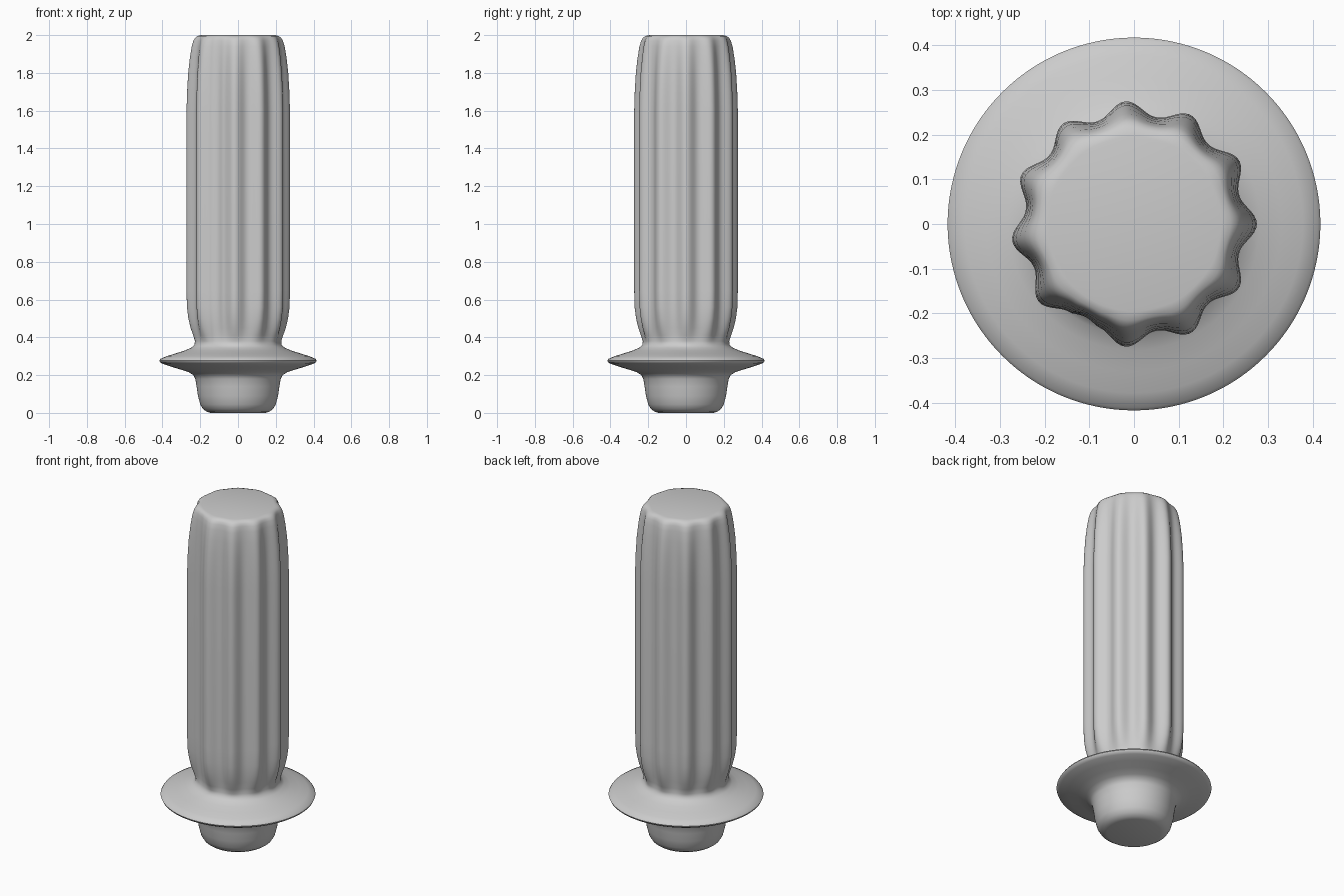
import bpy, bmesh, math

if "Cube" in bpy.data.objects:
    bpy.data.objects.remove(bpy.data.objects["Cube"])

SEG = 176
STEP = 31.3
# Ridge angles: even spacing, with one wide gap at the seam
RIDGES = [STEP * k for k in range(-3, 8)]


def ridge(deg):
    """Height 0..1 of the nearest rounded ridge."""
    d = min(abs((deg - a + 180) % 360 - 180) for a in RIDGES)
    if d >= STEP / 2:
        return -0.3 * math.sin(math.pi * min(1, (d - STEP / 2) / 8) / 2)
    return (0.5 + 0.5 * math.cos(2 * math.pi * d / STEP)) ** 1.15


def lathe(name, profile):
    """Closed lathe from (z, valley radius, ridge height) rings."""
    bm = bmesh.new()
    rings = []
    for z, r, amp in profile:
        ring = []
        for i in range(SEG):
            t = 2 * math.pi * i / SEG
            rr = r + amp * ridge(math.degrees(t))
            ring.append(bm.verts.new((rr * math.cos(t), rr * math.sin(t), z)))
        rings.append(ring)
    for a, b in zip(rings, rings[1:]):
        for i in range(SEG):
            j = (i + 1) % SEG
            bm.faces.new((a[i], a[j], b[j], b[i]))
    bm.faces.new(rings[0][::-1])
    bm.faces.new(rings[-1])
    me = bpy.data.meshes.new(name)
    bm.to_mesh(me)
    bm.free()
    ob = bpy.data.objects.new(name, me)
    bpy.context.collection.objects.link(ob)
    bpy.context.view_layer.objects.active = ob
    ob.select_set(True)
    bpy.ops.object.shade_smooth_by_angle(angle=math.radians(50))
    ob.select_set(False)


# Stub, thin flange and fluted grip as one continuous turned form
lathe("fluted_handle", [
    # rounded stub
    (0.0, 0.145, 0), (0.006, 0.165, 0), (0.02, 0.185, 0), (0.045, 0.2, 0),
    (0.09, 0.212, 0), (0.14, 0.219, 0), (0.18, 0.226, 0), (0.2, 0.236, 0),
    # flange
    (0.215, 0.26, 0), (0.23, 0.305, 0), (0.245, 0.355, 0), (0.26, 0.4, 0),
    (0.268, 0.413, 0), (0.277, 0.417, 0), (0.286, 0.411, 0),
    (0.3, 0.378, 0), (0.315, 0.33, 0), (0.33, 0.282, 0), (0.345, 0.248, 0),
    (0.36, 0.231, 0),
    # fluted grip
    (0.38, 0.225, 0.004), (0.41, 0.227, 0.012), (0.45, 0.233, 0.02),
    (0.5, 0.239, 0.026), (0.56, 0.243, 0.03), (0.65, 0.244, 0.031),
    (1.1, 0.244, 0.031), (1.6, 0.244, 0.031), (1.7, 0.242, 0.03),
    (1.8, 0.239, 0.027), (1.88, 0.235, 0.022), (1.94, 0.23, 0.017),
    (1.97, 0.225, 0.013), (1.985, 0.22, 0.009), (1.995, 0.211, 0.005),
    (2.0, 0.195, 0.0),
])
